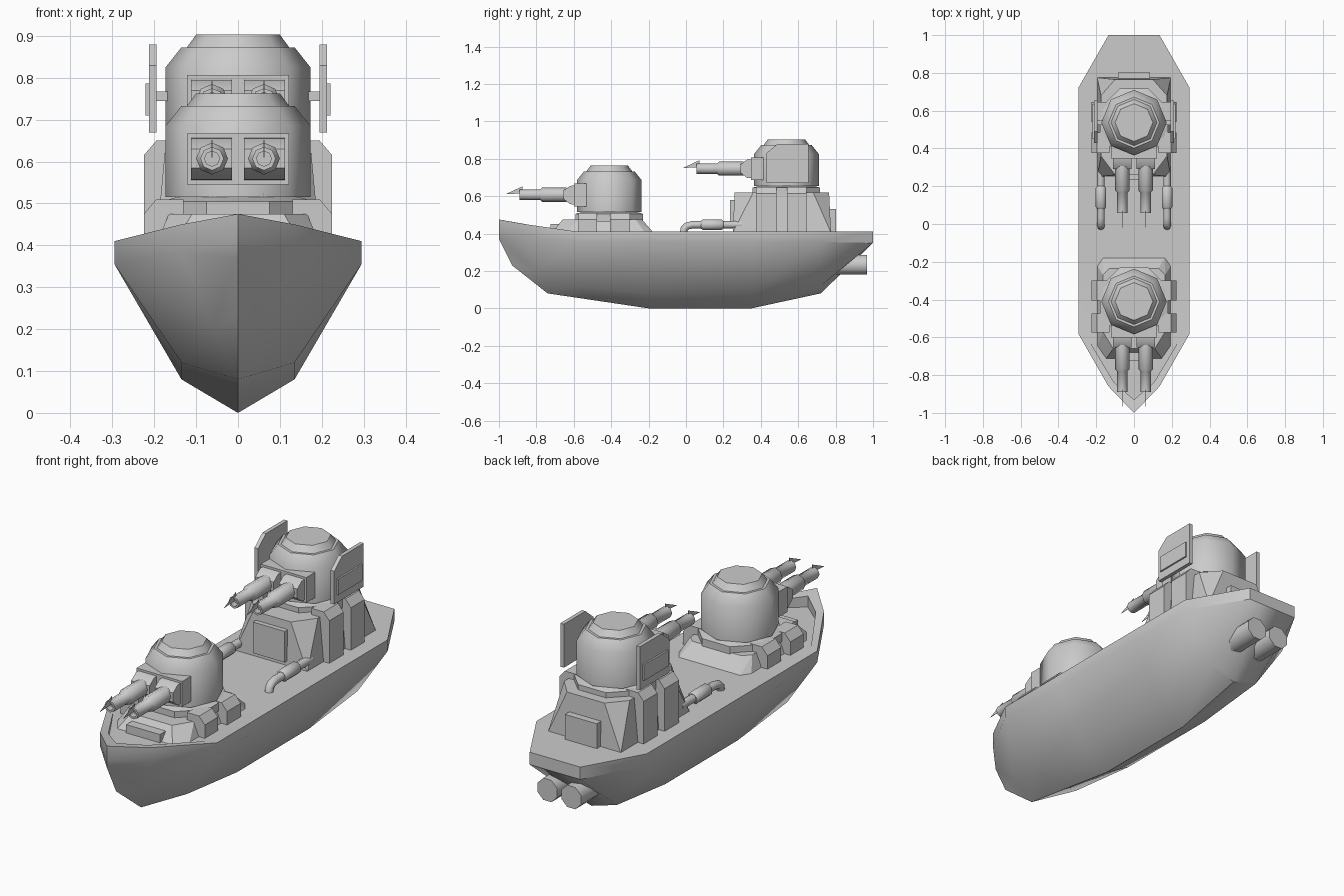
import bpy, bmesh
from math import radians, pi, cos, sin
from mathutils import Vector

if "Cube" in bpy.data.objects:
    bpy.data.objects.remove(bpy.data.objects["Cube"])


def finish(name, bm, angle=30):
    bmesh.ops.remove_doubles(bm, verts=bm.verts, dist=1e-4)
    bmesh.ops.recalc_face_normals(bm, faces=bm.faces)
    me = bpy.data.meshes.new(name)
    bm.to_mesh(me)
    bm.free()
    for p in me.polygons:
        p.use_smooth = True
    me.set_sharp_from_angle(angle=radians(angle))
    ob = bpy.data.objects.new(name, me)
    bpy.context.collection.objects.link(ob)
    return ob


def mirrored(ob):
    ob.modifiers.new("mirror", 'MIRROR').use_axis = (True, False, False)
    return ob


def box(name, x0, x1, y0, y1, z0, z1):
    return side_extrude(name, [(y0, z0), (y1, z0), (y1, z1), (y0, z1)], x0, x1)


def side_extrude(name, prof, x0, x1, angle=30):
    """Extrude a (y, z) outline along x."""
    return prism(name, [(x0, y, z) for y, z in prof], (x1 - x0, 0, 0), angle)


def prism(name, pts, vec, angle=30):
    bm = bmesh.new()
    f = bm.faces.new([bm.verts.new(p) for p in pts])
    r = bmesh.ops.extrude_face_region(bm, geom=[f], use_keep_orig=True)
    vs = [v for v in r["geom"] if isinstance(v, bmesh.types.BMVert)]
    bmesh.ops.translate(bm, verts=vs, vec=vec)
    return finish(name, bm, angle)


def lathe(name, prof, centre, axis='Z', n=8, phase=0.0, angle=50):
    """Turn a (radius, distance) profile about z or y."""
    bm = bmesh.new()
    rings = []
    for r, d in prof:
        ring = []
        for i in range(n):
            a = phase + 2 * pi * i / n
            p = (r * cos(a), r * sin(a), d) if axis == 'Z' else (r * cos(a), d, r * sin(a))
            ring.append(bm.verts.new(Vector(centre) + Vector(p)))
        rings.append(ring)
    for a, b in zip(rings, rings[1:]):
        for i in range(n):
            j = (i + 1) % n
            bm.faces.new((a[i], a[j], b[j], b[i]))
    bm.faces.new(rings[0])
    bm.faces.new(rings[-1])
    return finish(name, bm, angle)


def frustum(name, bottom, top, z0, z1):
    """Convex block from half outlines (x, y) at two heights."""
    bm = bmesh.new()
    for outline, z in ((bottom, z0), (top, z1)):
        for x, y in outline:
            bm.verts.new((x, y, z))
            bm.verts.new((-x, y, z))
    bmesh.ops.convex_hull(bm, input=bm.verts)
    bmesh.ops.dissolve_limit(bm, angle_limit=0.01, verts=bm.verts, edges=bm.edges)
    return finish(name, bm, 10)


# Hull: half stations running keel, chine, lower rim, upper rim, inner rim, deck
def section(y, w, zl, c, zc, zk, zt=.41):
    return [(0, y, zk), (c, y, zc), (w, y, zl), (w, y, zt),
            (w - .035, y, zt), (w - .035, y, .41), (0, y, .41)]


stations = [
    [(0, -.93, .23), (0, -1, .37), (0, -1, .41), (0, -1, .475),
     (0, -.93, .463), (0, -.93, .41), (0, -.93, .41)],
    [(0, -.74, .08), (.065, -.80, .2), (.135, -.86, .385), (.135, -.86, .45),
     (.105, -.84, .447), (.105, -.84, .41), (0, -.84, .41)],
    [(0, -.47, .04), (.135, -.58, .12), (.295, -.58, .355), (.295, -.58, .41),
     (.26, -.58, .41), (.26, -.58, .41), (0, -.58, .41)],
    section(-.2, .295, .355, .135, .08, 0),
    section(.35, .295, .355, .135, .08, 0),
    section(.72, .295, .355, .135, .12, .08),
    section(1.0, .135, .35, .065, .35, .35),
]
bm = bmesh.new()
for s in (1, -1):
    rows = [[bm.verts.new((s * x, y, z)) for x, y, z in st] for st in stations]
    for a, b in zip(rows, rows[1:]):
        for i in range(6):
            bm.faces.new((a[i], a[i + 1], b[i + 1], b[i]))
    bm.faces.new(rows[-1])
bmesh.ops.dissolve_degenerate(bm, dist=1e-5, edges=bm.edges)
finish("hull", bm, 35)

# Front gun platform and rear deckhouse
frustum("front_platform",
        [(.165, -.175), (.195, -.22), (.195, -.65), (.15, -.715)],
        [(.13, -.235), (.165, -.27), (.165, -.57), (.11, -.66)], .405, .475)
frustum("rear_deckhouse",
        [(.195, .25), (.195, .775)],
        [(.10, .26), (.175, .36), (.175, .68), (.10, .765)], .405, .62)
box("front_hatch", -.09, .09, -.725, -.66, .405, .45)
box("deckhouse_front_plate", -.085, .085, .235, .28, .43, .58)
box("deckhouse_rear_plate", -.085, .085, .75, .802, .405, .53)

# Side lockers, two per side on each structure
for tag, ys, top in (("front", ((-.575, -.475), (-.405, -.3)), .51),
                     ("rear", ((.375, .485), (.54, .645)), .65)):
    for k, (y0, y1) in enumerate(ys):
        prof = [(.13, .405), (.225, .405), (.225, top - .035), (.195, top), (.13, top)]
        mirrored(prism(f"{tag}_locker_{k}", [(x, y0, z) for x, z in prof], (0, y1 - y0, 0)))


# Twin-gun turrets, identical front and rear
def turret(tag, cy, z):
    lathe(tag + "_turret_ring", [(.195, -.05), (.195, -.01), (.16, 0), (.16, .01)],
          (0, cy, z), phase=pi / 8, angle=20)
    lathe(tag + "_turret",
          [(.173, 0), (.173, .17), (.135, .218), (.122, .218), (.10, .248)], (0, cy, z))
    fy = cy - .19
    box(tag + "_gun_frame", -.122, .122, fy, fy + .1, z + .03, z + .152)
    prof = [(fy + .02, z + .143), (fy - .02, z + .14), (fy - .055, z + .115),
            (fy - .055, z + .07), (fy - .02, z + .042), (fy + .02, z + .04)]
    mirrored(side_extrude(tag + "_mantlet", prof, .014, .112, 50))
    mirrored(lathe(tag + "_barrel",
                   [(.038, -.04), (.038, -.17), (.028, -.18), (.028, -.29), (.018, -.29), (.018, -.26)],
                   (.062, fy, z + .092), 'Y'))
    # thin pointed blade at each muzzle
    mirrored(side_extrude(tag + "_muzzle_blade",
                          [(fy - .365, z + .095), (fy - .275, z + .137), (fy - .275, z + .1)],
                          .061, .063))


turret("front", -.41, .515)
turret("rear", .537, .655)

# Side shield panels on the rear turret
mirrored(side_extrude("shield_panel",
                      [(.43, .67), (.655, .67), (.655, .88), (.49, .88), (.43, .83)], .194, .213))
mirrored(box("shield_box", .200, .221, .45, .635, .71, .787))
mirrored(box("shield_arm", .14, .20, .525, .55, .745, .767))

# Deck pipes that bend down into the deck
cu = bpy.data.curves.new("deck_pipe", 'CURVE')
cu.dimensions = '3D'
cu.bevel_depth = .02
cu.bevel_resolution = 2
cu.use_fill_caps = True
path = [(.3, .447), (.035, .447), (.005, .44), (-.01, .425), (-.013, .4)]
sp = cu.splines.new('POLY')
sp.points.add(len(path) - 1)
for p, (y, z) in zip(sp.points, path):
    p.co = (.175, y, z, 1)
pipe = bpy.data.objects.new("deck_pipe", cu)
bpy.context.collection.objects.link(pipe)
mirrored(pipe)
mirrored(lathe("pipe_sleeve", [(.022, .08), (.03, .09), (.03, .19), (.022, .2)],
               (.175, 0, .447), 'Y', phase=pi / 8))

# Stern thruster tubes
mirrored(lathe("thruster", [(.057, .74), (.057, .967)], (.064, 0, .233), 'Y', phase=pi / 8))
